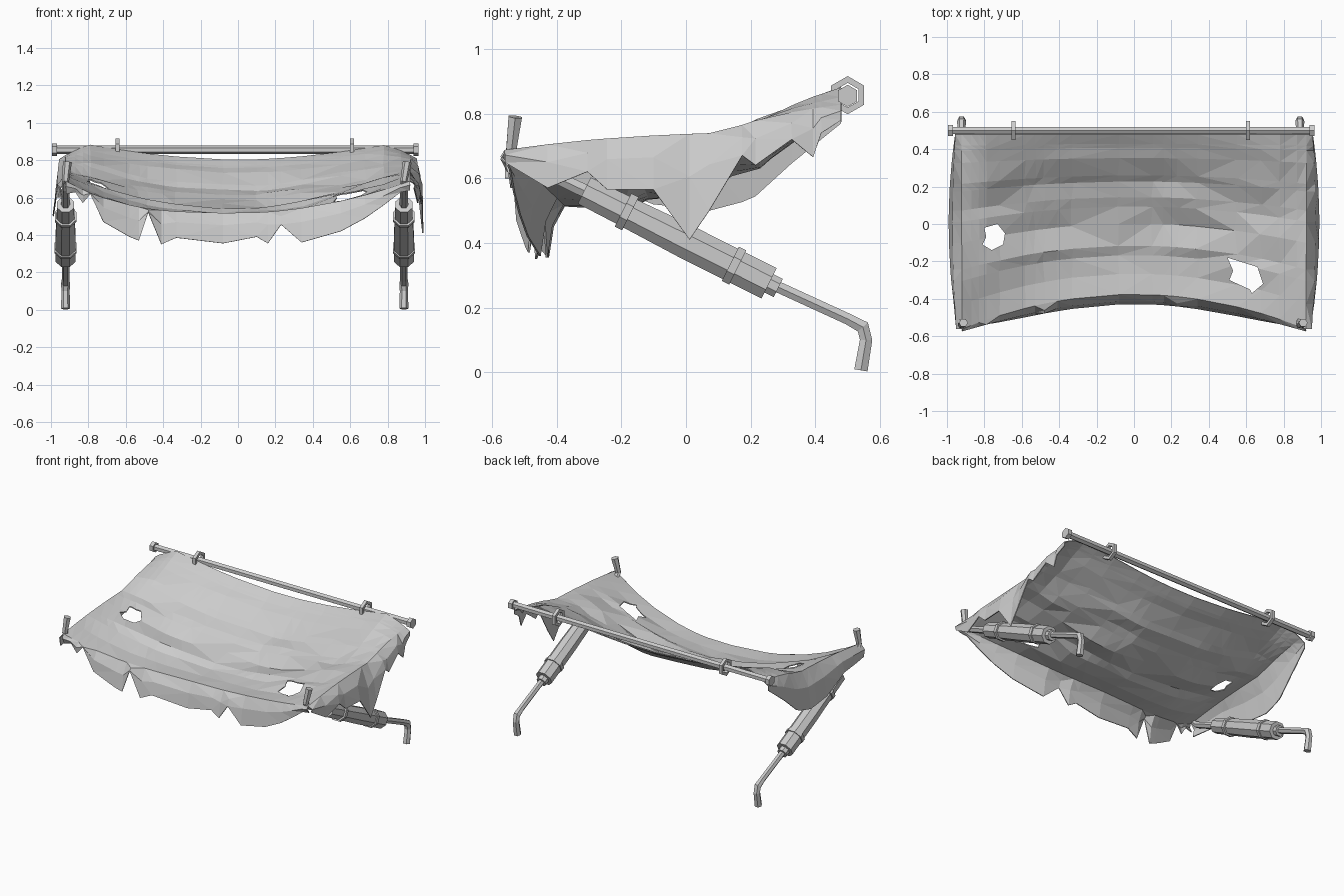
import bpy, bmesh, math, random
from mathutils import Vector, noise

cube = bpy.data.objects.get("Cube")
if cube:
    bpy.data.objects.remove(cube, do_unlink=True)
random.seed(4)

grey = bpy.data.materials.new("worn_grey")
grey.use_nodes = True
COLOR = (0.6, 0.6, 0.6, 1)
grey.diffuse_color = COLOR
grey.node_tree.nodes["Principled BSDF"].inputs["Base Color"].default_value = COLOR


def make(name, bm):
    bmesh.ops.recalc_face_normals(bm, faces=bm.faces)
    me = bpy.data.meshes.new(name)
    bm.to_mesh(me)
    bm.free()
    ob = bpy.data.objects.new(name, me)
    bpy.context.collection.objects.link(ob)
    me.materials.append(grey)
    return ob


def sweep(name, stations, sides=6, turn=0.0, axis=None, caps=True):
    """Rings of given radius along stations of (x, y, z, r)."""
    bm = bmesh.new()
    rings = []
    pts = [Vector(s[:3]) for s in stations]
    for i, s in enumerate(stations):
        t = axis or pts[min(i + 1, len(pts) - 1)] - pts[max(i - 1, 0)]
        t = t.normalized()
        a = Vector((0, 1, 0)) if abs(t.x) > 0.9 else Vector((1, 0, 0))
        b = t.cross(a).normalized()
        a = b.cross(t)
        rings.append([bm.verts.new(pts[i] + s[3] * (math.cos(q) * a + math.sin(q) * b))
                      for q in (turn + math.tau * k / sides for k in range(sides))])
    for r0, r1 in zip(rings, rings[1:]):
        for k in range(sides):
            n = (k + 1) % sides
            bm.faces.new((r0[k], r0[n], r1[n], r1[k]))
    if caps:
        bm.faces.new(rings[0])
        bm.faces.new(rings[-1])
    else:
        bmesh.ops.remove_doubles(bm, verts=bm.verts, dist=1e-5)
    return make(name, bm)


def lerp_table(table, v):
    for (a, p), (b, q) in zip(table, table[1:]):
        if v <= b:
            return p + (q - p) * max(0, v - a) / (b - a)
    return table[-1][1]


# Cloth: side edge heights, middle heights, torn hem outlines
EDGE = [(-.55, .685), (-.3, .72), (.1, .77), (.22, .825), (.35, .87), (.47, .905)]
MIDDLE = [(-.55, .515), (-.42, .505), (-.25, .535), (0, .575), (.15, .635), (.3, .715), (.47, .80)]
FRONT_HEM = [(-.92, .62), (-.87, .63), (-.83, .57), (-.79, .62), (-.72, .47), (-.58, .39),
             (-.53, .37), (-.48, .52), (-.41, .35), (-.33, .385), (-.08, .355), (.1, .39),
             (.16, .355), (.23, .455), (.34, .36), (.55, .42), (.68, .49), (.78, .56),
             (.87, .63), (.92, .64)]
LEFT_HEM = [(-.55, .65), (-.42, .57), (-.3, .62), (-.24, .565), (-.1, .565), (.01, .41),
            (.07, .5), (.17, .67), (.21, .64), (.32, .72), (.385, .665), (.41, .74), (.47, .78)]
RIGHT_HEM = [(-.55, .60), (-.3, .6), (-.1, .52), (.07, .5), (.2, .535), (.3, .63), (.47, .77)]
XS = [p[0] for p in FRONT_HEM]
YS = [p[0] for p in LEFT_HEM]


def sheet_point(x, y):
    t = abs(x) / .92
    s = (y + .55) / 1.02
    # the right half sags wider than the left one towards the front
    power = 1.8 + (1.2 if x < 0 else .1) * (1 - s)
    z = lerp_table(MIDDLE, y)
    z += (lerp_table(EDGE, y) - z) * t ** power
    z -= .08 * s * s * max(0, t - .87) / .13
    front = -.375 - .185 * t * t
    # arched folds running across the cloth
    inside = math.sin(math.pi * s) * (1 - t ** 4)
    z += .014 * inside * math.sin(26 * (y + .22 * x * x) + 1.5 * x)
    z += .025 * inside * noise.noise(Vector((4 * x, 6 * y, 2)))
    jig = .012 * inside
    return Vector((x + random.uniform(-jig, jig), front + (.48 - front) * s, z))


bm = bmesh.new()
grid = [[bm.verts.new(sheet_point(x, y)) for x in XS] for y in YS]


def stitch(rows):
    for r0, r1 in zip(rows, rows[1:]):
        for k in range(len(r0) - 1):
            bm.faces.new((r0[k], r0[k + 1], r1[k + 1], r1[k]))


def hang(top, bottoms, bulge):
    """Curtain of two rows below an edge of the sheet."""
    mid, low = [], []
    for v, b in zip(top, bottoms):
        mid.append(bm.verts.new(v.co.lerp(b, .4) + bulge))
        low.append(bm.verts.new(b))
    stitch([top, mid, low])


stitch(grid)
hang(grid[0], [Vector((x, -.425 - .25 * x * x + .12 * x ** 4, z)) for x, z in FRONT_HEM],
     Vector((0, -.015, 0)))
for col, hem, side in ((-1, LEFT_HEM, 1), (0, RIGHT_HEM, -1)):
    top = [row[col] for row in grid]
    low = [Vector((side * (.988 - .15 * v.co.y ** 2), v.co.y, lerp_table(hem, y)))
           for v, y in zip(top, YS)]
    hang(top, low, Vector((side * .02, 0, 0)))
bmesh.ops.triangulate(bm, faces=bm.faces, quad_method='SHORT_EDGE')
cloth = make("torn_cloth", bm)
thick = cloth.modifiers.new("thickness", 'SOLIDIFY')
thick.thickness = .006
thick.offset = 0

# Torn holes through the cloth
HOLES = [[(-.80, -.02), (-.73, 0), (-.69, -.05), (-.70, -.11), (-.76, -.14), (-.81, -.11), (-.79, -.07)],
         [(.50, -.18), (.66, -.23), (.69, -.32), (.63, -.37), (.62, -.35), (.51, -.30), (.53, -.25)]]
for outline in HOLES:
    hb = bmesh.new()
    face = hb.faces.new([hb.verts.new((x, y, .47)) for x, y in outline])
    up = bmesh.ops.extrude_face_region(hb, geom=[face])["geom"]
    bmesh.ops.translate(hb, vec=(0, 0, .5), verts=[g for g in up if isinstance(g, bmesh.types.BMVert)])
    cutter = make("hole_cutter", hb)
    cutter.hide_render = True
    cut = cloth.modifiers.new("hole", 'BOOLEAN')
    cut.operation = 'DIFFERENCE'
    cut.solver = 'EXACT'
    cut.object = cutter
    bpy.context.view_layer.objects.active = cloth
    for m in [m.name for m in cloth.modifiers]:
        bpy.ops.object.modifier_apply(modifier=m)
    bpy.data.objects.remove(cutter, do_unlink=True)

# Back pole with end nuts and two hanging rings
PY, PZ = .5, .855
sweep("back_pole", [(x, PY, PZ, r) for x, r in
      ((-.995, .034), (-.967, .034), (-.967, .022), (.938, .022), (.938, .034), (.966, .034))],
      turn=math.pi / 6)
for x in (-.645, .61):
    sweep("pole_ring", [(x + dx, PY, PZ + .002, r) for dx, r in
          ((-.011, .038), (-.011, .059), (.011, .059), (.011, .038), (-.011, .038))],
          turn=math.pi / 6, axis=Vector((1, 0, 0)), caps=False)

# Legs: faceted barrel with collars, hooked upper rod, bent foot rod
BARREL = [(0, .049), (.21, .051), (.21, .062), (.25, .062), (.25, .052), (.55, .057), (.79, .057),
          (.79, .064), (.83, .064), (.83, .057), (1, .057), (1, .034), (1.05, .034)]
TOP, END = Vector((-.315, .562)), Vector((.257, .275))
for side, x in (("right", -.922), ("left", .887)):
    line = [(x, *TOP.lerp(END, t), r) for t, r in BARREL]
    sweep(side + "_leg_barrel", line, sides=8, turn=math.pi / 8, axis=Vector((0, *(END - TOP))))
    tilt = .01 if x < 0 else .018
    sweep(side + "_leg_hook", [(x, -.29, .55, .024), (x, -.5, .65, .02),
          (x, -.54, .69, .019), (x + tilt, -.528, .79, .024)])
    sweep(side + "_leg_foot", [(x, .26, .275, .02), (x, .5, .165, .02), (x, .547, .14, .024),
          (x, .557, .1, .022), (x, .541, .006, .024)])
